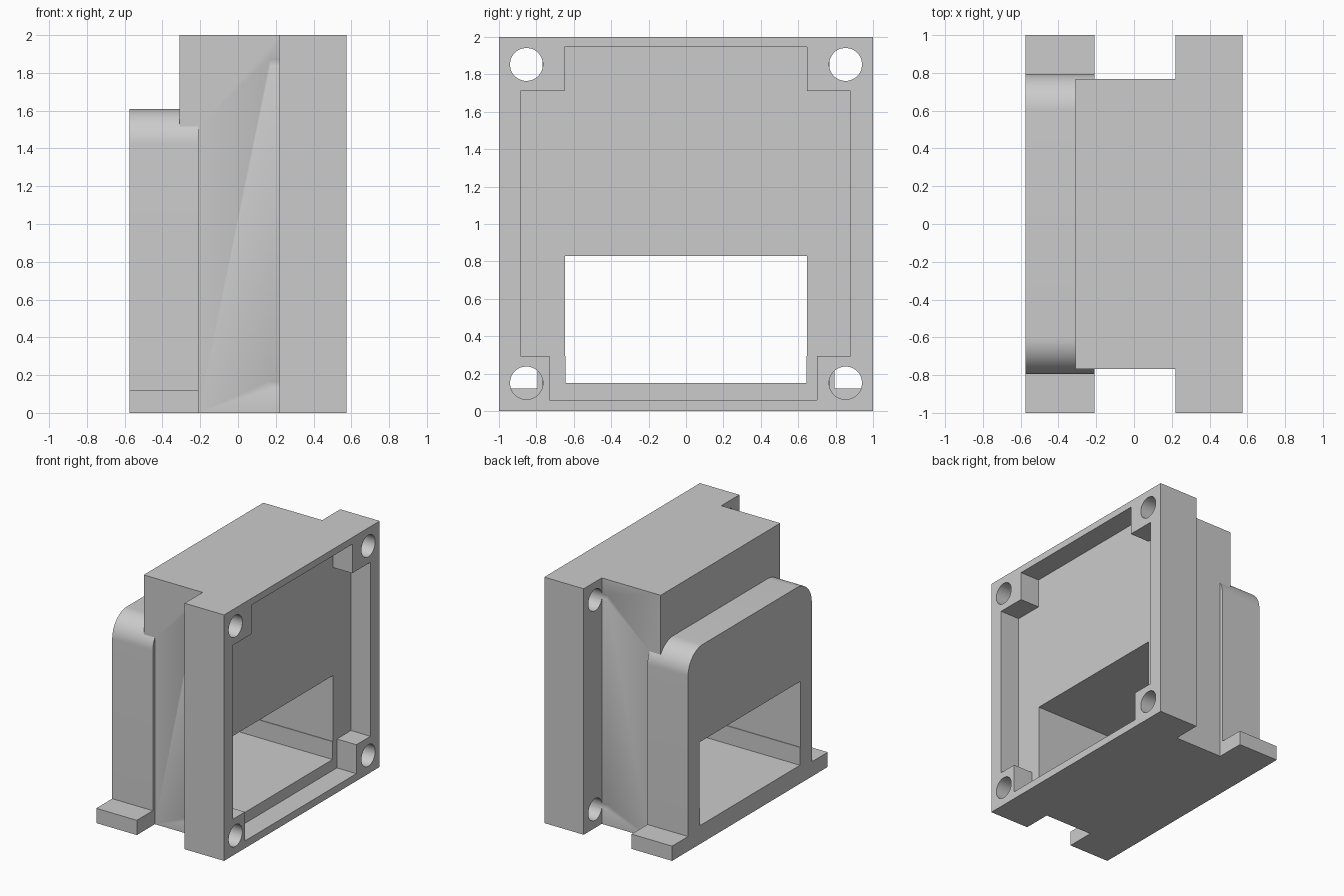
import bpy, bmesh, math
from mathutils import Vector

if "Cube" in bpy.data.objects:
    bpy.data.objects.remove(bpy.data.objects["Cube"])

grey = bpy.data.materials.new("light_grey")
grey.use_nodes = True
colour = (0.6, 0.6, 0.6, 1)
grey.diffuse_color = colour
for node in grey.node_tree.nodes:
    if node.type == "BSDF_PRINCIPLED":
        node.inputs["Base Color"].default_value = colour


def prism(name, profile, x0, x1):
    """Extrude a closed (y, z) profile along x."""
    bm = bmesh.new()
    face = bm.faces.new([bm.verts.new((x0, y, z)) for y, z in profile])
    moved = bmesh.ops.extrude_face_region(bm, geom=[face])["geom"]
    bmesh.ops.translate(bm, vec=Vector((x1 - x0, 0, 0)),
                        verts=[v for v in moved if isinstance(v, bmesh.types.BMVert)])
    bmesh.ops.recalc_face_normals(bm, faces=bm.faces)
    mesh = bpy.data.meshes.new(name)
    bm.to_mesh(mesh)
    bm.free()
    mesh.materials.append(grey)
    obj = bpy.data.objects.new(name, mesh)
    bpy.context.collection.objects.link(obj)
    return obj


def rect(y0, y1, z0, z1):
    return [(y0, z0), (y1, z0), (y1, z1), (y0, z1)]


def arc(cy, cz, r, start, end, steps):
    angles = [math.radians(start + (end - start) * i / steps) for i in range(steps + 1)]
    return [(cy + r * math.cos(a), cz + r * math.sin(a)) for a in angles]


def combine(target, tool, operation):
    mod = target.modifiers.new(tool.name, "BOOLEAN")
    mod.operation, mod.solver, mod.object = operation, "EXACT", tool
    bpy.context.view_layer.objects.active = target
    bpy.ops.object.modifier_apply(modifier=mod.name)
    bpy.data.objects.remove(tool)


BACK, STEP, SHOULDER, FACE = -0.575, -0.31, 0.22, 0.575
RECESS = FACE - 0.175

# Square mounting plate and narrower box behind it
housing = prism("housing", rect(-1, 1, 0, 2), SHOULDER, FACE)
combine(housing, prism("box", rect(-0.768, 0.768, 0, 2), STEP, SHOULDER + 0.1), "UNION")

# Rear flange with rounded shoulders and a foot on each side
w, top, r, foot = 0.795, 1.61, 0.19, 0.12
flange = ([(-1, 0), (1, 0), (1, foot), (w, foot)]
          + arc(w - r, top - r, r, 0, 90, 16)
          + arc(r - w, top - r, r, 90, 180, 16)
          + [(-w, foot), (-1, foot)])
combine(housing, prism("flange", flange, BACK, STEP + 0.1), "UNION")

# Stepped recess that leaves a boss in each corner of the plate
low, high = 0.295, 1.71
recess = [(-0.73, 0.06), (0.70, 0.06), (0.70, low), (0.88, low), (0.88, high),
          (0.647, high), (0.647, 1.945), (-0.65, 1.945), (-0.65, high),
          (-0.885, high), (-0.885, low), (-0.73, low)]
combine(housing, prism("recess", recess, RECESS, FACE + 0.1), "DIFFERENCE")

# Window through the whole depth, slightly narrower at the bottom
a, b = 0.648, 0.643
window = [(-b, 0.15), (b, 0.15), (b, low), (a, low),
          (a, 0.83), (-a, 0.83), (-a, low), (-b, low)]
combine(housing, prism("window", window, BACK - 0.1, FACE + 0.1), "DIFFERENCE")

# Screw holes through the plate corners
for y in (-0.853, 0.853):
    for z in (0.15, 1.853):
        hole = prism("screw_hole", arc(y, z, 0.088, 0, 352.5, 47),
                     SHOULDER - 0.05, FACE + 0.1)
        combine(housing, hole, "DIFFERENCE")

bpy.ops.object.select_all(action="DESELECT")
housing.select_set(True)
bpy.context.view_layer.objects.active = housing
bpy.ops.object.shade_smooth_by_angle(angle=math.radians(30))
